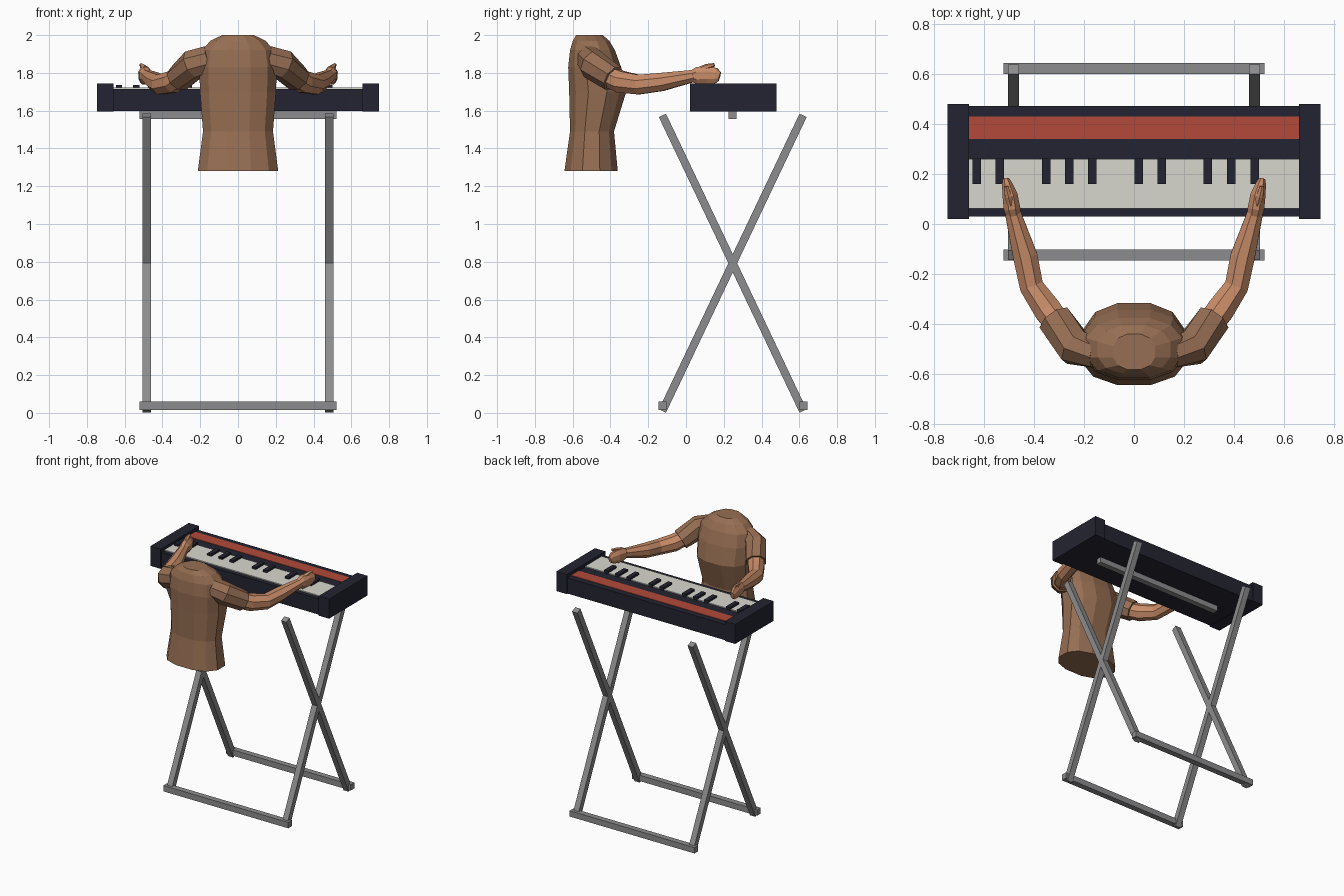
import bpy, bmesh, math
from mathutils import Vector, Matrix

if "Cube" in bpy.data.objects:
    bpy.data.objects.remove(bpy.data.objects["Cube"])


def material(name, rgb):
    m = bpy.data.materials.new(name)
    lin = [((c / 255 + 0.055) / 1.055) ** 2.4 for c in rgb]
    m.diffuse_color = (*lin, 1)
    m.use_nodes = True
    m.node_tree.nodes["Principled BSDF"].inputs["Base Color"].default_value = m.diffuse_color
    return m


NAVY = material("dark navy", (36, 36, 50))
IVORY = material("ivory", (216, 215, 206))
RED = material("brick red", (178, 74, 58))
GREY = material("steel grey", (140, 140, 142))
CLOTH = material("brown cloth", (150, 110, 83))
SKIN = material("tan skin", (200, 140, 104))


def finish(name, bm, mat):
    bmesh.ops.recalc_face_normals(bm, faces=bm.faces)
    me = bpy.data.meshes.new(name)
    bm.to_mesh(me)
    bm.free()
    me.materials.append(mat)
    ob = bpy.data.objects.new(name, me)
    bpy.context.collection.objects.link(ob)
    return ob


def box(name, x, y, z, mat):
    """Box from (min, max) pairs."""
    bm = bmesh.new()
    size = Matrix.Diagonal((x[1] - x[0], y[1] - y[0], z[1] - z[0], 1))
    mid = Matrix.Translation([(a + b) / 2 for a, b in (x, y, z)])
    bmesh.ops.create_cube(bm, size=1, matrix=mid @ size)
    return finish(name, bm, mat)


def loft(name, rings, mat):
    """Skin a closed body through rings of equal point count."""
    bm = bmesh.new()
    vs = [[bm.verts.new(p) for p in r] for r in rings]
    n = len(vs[0])
    for a, b in zip(vs, vs[1:]):
        for i in range(n):
            j = (i + 1) % n
            bm.faces.new((a[i], a[j], b[j], b[i]))
    bm.faces.new(vs[0][::-1])
    bm.faces.new(vs[-1])
    return finish(name, bm, mat)


def limb(name, path, side, mat, n=8):
    """Tube through (x, y, z, half width, half height) points, x flipped by side."""
    pts = [Vector((p[0] * side, p[1], p[2])) for p in path]
    rings = []
    for i, p in enumerate(path):
        t = (pts[min(i + 1, len(pts) - 1)] - pts[max(i - 1, 0)]).normalized()
        across = t.cross(Vector((0, 0, 1))).normalized()
        up = across.cross(t)
        rings.append([pts[i] + across * p[3] * math.cos(a) + up * p[4] * math.sin(a)
                      for a in (math.tau * (k + 0.5) / n for k in range(n))])
    return loft(name, rings, mat)


# Keyboard case, end blocks, keys and red control panel
box("keyboard_case", (-0.67, 0.67), (0.03, 0.473), (1.597, 1.715), NAVY)
for s, side in ((-1, "left"), (1, "right")):
    box(side + "_end_block", sorted((s * 0.66, s * 0.747)), (0.02, 0.48), (1.595, 1.743), NAVY)
box("white_keys", (-0.66, 0.66), (0.063, 0.26), (1.70, 1.722), IVORY)
for x in (-0.63, -0.538, -0.352, -0.26, -0.168, 0.02, 0.112, 0.296, 0.39, 0.484):
    box("black_key", (x - 0.017, x + 0.017), (0.16, 0.265), (1.705, 1.737), NAVY)
box("control_panel", (-0.66, 0.66), (0.34, 0.43), (1.713, 1.719), RED)

# Crossed stand legs
for x in (-0.483, 0.483):
    for y0, y1 in ((-0.125, 0.62), (0.62, -0.125)):
        a, b = Vector((x, y0, 0.01)), Vector((x, y1, 1.575))
        leg = box("stand_leg", (-0.022, 0.022), (-0.021, 0.021),
                  (-(b - a).length / 2, (b - a).length / 2), GREY)
        leg.location = (a + b) / 2
        leg.rotation_euler.x = -math.atan2(y1 - y0, 1.565)

# Stand rails
box("front_foot_rail", (-0.522, 0.522), (-0.146, -0.102), (0.015, 0.059), GREY)
box("back_foot_rail", (-0.522, 0.522), (0.6, 0.644), (0.015, 0.059), GREY)
box("support_bar", (-0.522, 0.522), (0.226, 0.268), (1.557, 1.6), GREY)

# Torso: (z, half width, back y, chest y)
profile = [(1.28, 0.215, -0.645, -0.36), (1.49, 0.187, -0.615, -0.38),
           (1.70, 0.203, -0.62, -0.315), (1.83, 0.207, -0.625, -0.342),
           (1.92, 0.193, -0.615, -0.375), (1.97, 0.147, -0.60, -0.405),
           (2.0, 0.085, -0.583, -0.44)]


def soft(v):
    return math.copysign(abs(v) ** 0.85, v)


rings = []
for z, hx, y0, y1 in profile:
    angles = [math.tau * (k + 0.5) / 12 for k in range(12)]
    rings.append([(hx * 1.02 * soft(math.cos(a)),
                   (y0 + y1) / 2 + (y1 - y0) / 2 * 1.02 * soft(math.sin(a)), z) for a in angles])
loft("torso", rings, CLOTH)

# Arms: sleeve, bare arm, hand and thumb on both sides
sleeve = [(0.15, -0.515, 1.875, 0.065, 0.075), (0.235, -0.495, 1.845, 0.077, 0.082),
          (0.315, -0.385, 1.77, 0.074, 0.072)]
arm = [(0.29, -0.42, 1.785, 0.056, 0.058), (0.345, -0.345, 1.752, 0.06, 0.062),
       (0.41, -0.25, 1.738, 0.052, 0.056), (0.435, -0.13, 1.752, 0.053, 0.052),
       (0.485, 0.045, 1.785, 0.034, 0.034)]
hand = [(0.482, 0.03, 1.783, 0.03, 0.033), (0.488, 0.06, 1.785, 0.036, 0.05),
        (0.496, 0.115, 1.788, 0.033, 0.053), (0.508, 0.16, 1.785, 0.022, 0.043),
        (0.512, 0.178, 1.78, 0.014, 0.026)]
thumb = [(0.49, 0.06, 1.81, 0.016, 0.018), (0.503, 0.11, 1.832, 0.016, 0.016),
         (0.512, 0.15, 1.843, 0.01, 0.009)]
for s, side in ((-1, "left"), (1, "right")):
    limb(side + "_sleeve", sleeve, s, CLOTH)
    limb(side + "_arm", arm, s, SKIN)
    limb(side + "_hand", hand, s, SKIN)
    limb(side + "_thumb", thumb, s, SKIN, 6)
